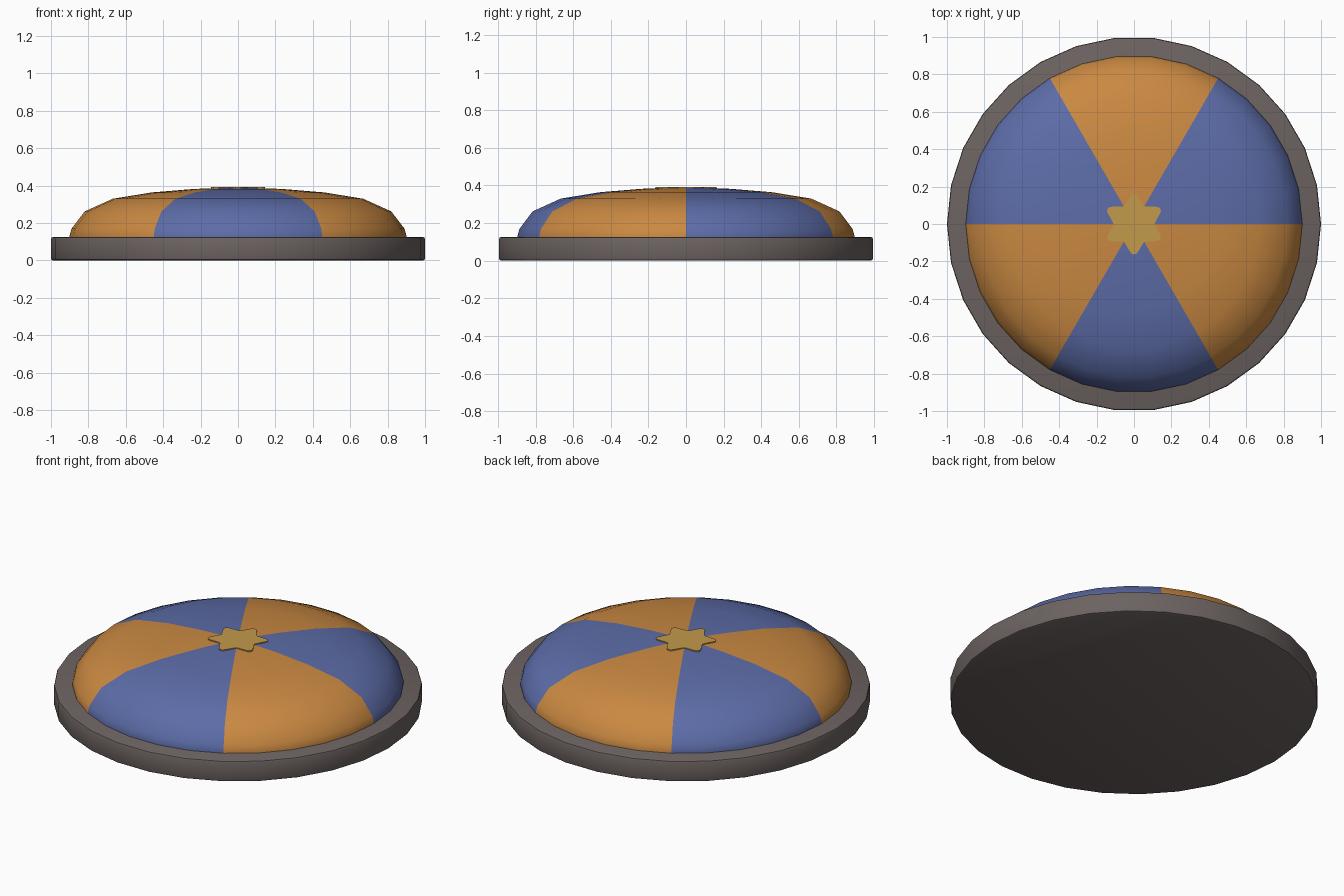
import bpy, bmesh, math

if "Cube" in bpy.data.objects:
    bpy.data.objects.remove(bpy.data.objects["Cube"])

SIDES = 30


def material(name, rgb):
    m = bpy.data.materials.new(name)
    m.diffuse_color = (*rgb, 1)
    m.use_nodes = True
    m.node_tree.nodes["Principled BSDF"].inputs["Base Color"].default_value = m.diffuse_color
    return m


def finish(bm, name, mats, angle=40):
    bmesh.ops.recalc_face_normals(bm, faces=bm.faces)
    me = bpy.data.meshes.new(name)
    bm.to_mesh(me)
    bm.free()
    for m in mats:
        me.materials.append(m)
    ob = bpy.data.objects.new(name, me)
    bpy.context.collection.objects.link(ob)
    bpy.ops.object.select_all(action='DESELECT')
    ob.select_set(True)
    bpy.context.view_layer.objects.active = ob
    bpy.ops.object.shade_smooth_by_angle(angle=math.radians(angle))
    return ob


def lathe(profile):
    """Spin (radius, z) points round z, capping both ends with a fan or face."""
    bm = bmesh.new()
    rings = []
    for r, z in profile:
        if r == 0:
            rings.append([bm.verts.new((0, 0, z))] * SIDES)
        else:
            rings.append([bm.verts.new((r * math.cos(2 * math.pi * i / SIDES),
                                        r * math.sin(2 * math.pi * i / SIDES), z))
                          for i in range(SIDES)])
    for a, b in zip(rings, rings[1:]):
        for i in range(SIDES):
            j = (i + 1) % SIDES
            bm.faces.new(list(dict.fromkeys((a[i], a[j], b[j], b[i]))))
    return bm


grey = material("warm grey", (0.15, 0.125, 0.118))
blue = material("blue", (0.108, 0.15, 0.39))
orange = material("orange", (0.59, 0.25, 0.054))
gold = material("gold", (0.54, 0.32, 0.07))

# base disc with softened rim
finish(lathe([(0, 0), (0.988, 0), (0.997, 0.004), (1, 0.012), (1, 0.115),
              (0.997, 0.122), (0.988, 0.126), (0, 0.126)]), "base_disc", [grey])

# domed cushion, six alternating wedges
bm = lathe([(0.9, 0.12), (0.9, 0.135), (0.89, 0.17), (0.82, 0.262), (0.67, 0.33),
            (0.46, 0.364), (0.24, 0.382), (0.12, 0.387), (0, 0.388)])
for f in bm.faces:
    c = f.calc_center_median()
    f.material_index = int((math.atan2(c.y, c.x) % (2 * math.pi)) // (math.pi / 3)) % 2
finish(bm, "dome", [blue, orange])

# rounded six-pointed star plate
bm = bmesh.new()
pts = []
for k in range(6):
    t = math.radians(90 + 60 * k)
    for off, r in ((-9, 0.147), (-5, 0.159), (0, 0.163), (5, 0.159), (9, 0.147),
                   (26, 0.113), (30, 0.110), (34, 0.113)):
        a = t + math.radians(off)
        pts.append((r * math.cos(a), r * math.sin(a)))
low = [bm.verts.new((x, y, 0.376)) for x, y in pts]
top = [bm.verts.new((x, y, 0.392)) for x, y in pts]
bm.faces.new(low[::-1])
bm.faces.new(top)
for i in range(len(pts)):
    j = (i + 1) % len(pts)
    bm.faces.new((low[i], low[j], top[j], top[i]))
finish(bm, "star_plate", [gold], 30)
